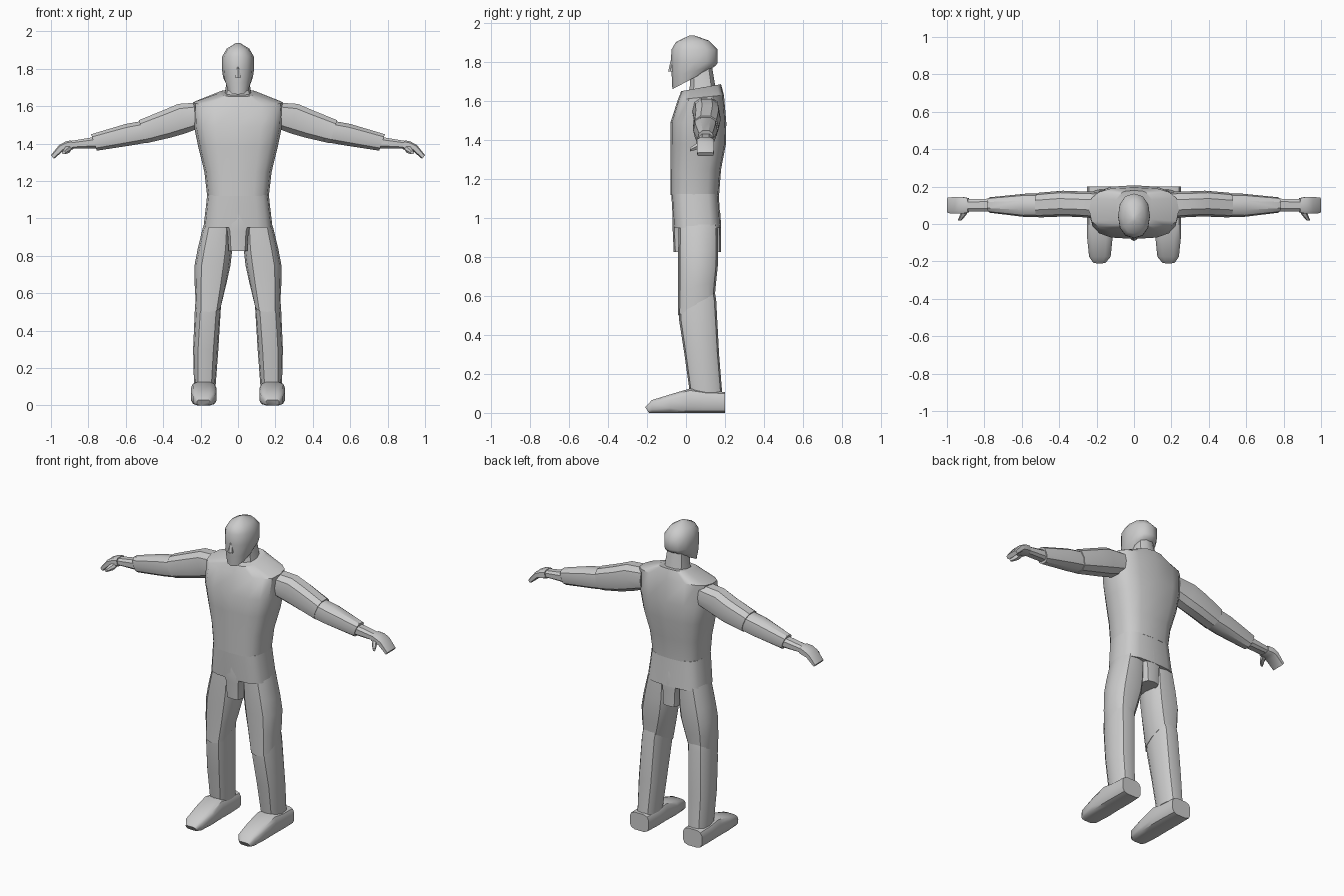
import bpy, bmesh, math
from math import sin, cos, pi

AXES = {'x': (1, 2, 0), 'y': (0, 2, 1), 'z': (0, 1, 2)}


def outline(n, e, phase):
    """Unit superellipse; e = 1 is round, smaller is boxier."""
    pts = []
    for i in range(n):
        t = 2 * pi * (i + phase) / n
        c, s = cos(t), sin(t)
        pts.append((math.copysign(abs(c) ** e, c), math.copysign(abs(s) ** e, s)))
    mu = max(abs(p[0]) for p in pts)
    mv = max(abs(p[1]) for p in pts)
    return [(u / mu, v / mv) for u, v in pts]


def loft(name, axis, rings, n=12, e=0.8, phase=0.0, mirror=False, angle=35):
    """rings: (pos, a0, a1, b0, b1, tilt) - extents across the axis; tilt leans the ring along b."""
    ia, ib, ip = AXES[axis]
    bm = bmesh.new()
    loops = []
    for pos, a0, a1, b0, b1, tilt in rings:
        loop = []
        for u, v in outline(n, e, phase):
            co = [0, 0, 0]
            co[ia] = (a0 + a1) / 2 + u * (a1 - a0) / 2
            co[ib] = (b0 + b1) / 2 + v * (b1 - b0) / 2
            co[ip] = pos + v * tilt
            loop.append(bm.verts.new(co))
        loops.append(loop)
    for p, q in zip(loops, loops[1:]):
        for i in range(n):
            j = (i + 1) % n
            bm.faces.new((p[i], p[j], q[j], q[i]))
    bm.faces.new(loops[0])
    bm.faces.new(loops[-1])
    bmesh.ops.recalc_face_normals(bm, faces=bm.faces)
    me = bpy.data.meshes.new(name)
    bm.to_mesh(me)
    bm.free()
    ob = bpy.data.objects.new(name, me)
    bpy.context.collection.objects.link(ob)
    bpy.ops.object.select_all(action='DESELECT')
    ob.select_set(True)
    bpy.context.view_layer.objects.active = ob
    bpy.ops.object.shade_smooth_by_angle(angle=math.radians(angle))
    if mirror:
        m = ob.modifiers.new('mirror', 'MIRROR')
        m.use_axis = (True, False, False)
        m.use_mirror_merge = False
    return ob


def body(z, h, y0, y1, tilt=0.0):
    return (z, -h, h, y0, y1, tilt)


# Torso with sloping shoulders
loft('torso', 'z', [
    body(1.12, .165, -.08, .17),
    body(1.25, .18, -.08, .18),
    body(1.38, .212, -.08, .205),
    body(1.49, .235, -.08, .207),
    body(1.62, .24, -.042, .195, .012),
    body(1.67, .10, -.025, .18, .018)], n=16, e=0.68)

# Pelvis and crotch
loft('pelvis', 'z', [
    body(1.125, .165, -.075, .168),
    body(1.06, .172, -.072, .172),
    body(.95, .185, -.065, .18)], n=16, e=0.6)
loft('crotch', 'z', [
    body(1.04, .03, -.07, .175),
    body(.97, .075, -.07, .18),
    body(.93, .06, -.068, .18),
    body(.825, .053, -.063, .18)], n=12, e=0.5)

# Neck, head and nose
loft('neck', 'z', [
    body(1.62, .085, .01, .16),
    body(1.68, .068, .02, .15),
    body(1.80, .055, .02, .13)], n=10)
loft('head', 'z', [
    body(1.715, .062, -.07, .13, .053),
    body(1.755, .08, -.073, .155, .03),
    body(1.80, .086, -.077, .163, .0),
    body(1.865, .085, -.075, .163, .0),
    body(1.908, .06, -.052, .118, .004),
    body(1.937, .012, .015, .045, .0)], n=12, e=0.9, angle=50)
loft('nose', 'z', [
    body(1.752, .017, -.092, -.05),
    body(1.76, .015, -.09, -.05),
    body(1.81, .006, -.079, -.05)], n=6, e=1, phase=.5)

# Legs
loft('thigh', 'z', [
    (1.02, .03, .165, -.035, .16, 0),
    (.95, .03, .188, -.038, .163, 0),
    (.84, .03, .215, -.04, .165, 0),
    (.75, .04, .232, -.04, .163, 0),
    (.65, .062, .232, -.04, .155, .025),
    (.55, .087, .226, -.042, .148, .05)], n=12, e=0.72, mirror=True)
loft('shin', 'z', [
    (.60, .085, .222, -.036, .145, .04),
    (.53, .091, .23, -.036, .155, .05),
    (.30, .105, .24, -.008, .17, 0),
    (.10, .12, .235, .02, .186, 0)], n=12, e=0.72, mirror=True)

# Feet, lofted from heel to toe
loft('foot', 'y', [
    (.20, .12, .25, 0, .108, 0),
    (.10, .115, .252, 0, .112, 0),
    (.02, .115, .252, 0, .125, 0),
    (-.08, .115, .25, 0, .095, 0),
    (-.175, .125, .24, 0, .066, 0),
    (-.20, .15, .22, 0, .03, -.01)], n=12, e=0.55, phase=.5, mirror=True, angle=40)

# Arms
loft('upper_arm', 'x', [
    (.20, .03, .172, 1.485, 1.62, 0),
    (.30, .038, .175, 1.455, 1.612, .02),
    (.38, .04, .178, 1.432, 1.578, .02),
    (.51, .035, .167, 1.402, 1.525, .02)], n=10, e=0.8, mirror=True)
loft('forearm', 'x', [
    (.47, .038, .162, 1.412, 1.525, .02),
    (.58, .037, .162, 1.392, 1.505, .02),
    (.77, .06, .143, 1.362, 1.45, .015)], n=10, e=0.8, mirror=True)
loft('wrist', 'x', [
    (.74, .068, .136, 1.375, 1.438, .01),
    (.91, .068, .132, 1.372, 1.41, .008)], n=8, e=0.7, phase=.5, mirror=True)

# Hands and thumbs
loft('hand', 'x', [
    (.885, .062, .138, 1.37, 1.418, .005),
    (.915, .055, .144, 1.365, 1.412, .005),
    (.945, .056, .144, 1.362, 1.392, .012),
    (.992, .058, .142, 1.318, 1.338, .008)], n=8, e=0.5, phase=.5, mirror=True)
loft('thumb', 'y', [
    (.08, .885, .92, 1.365, 1.395, 0),
    (.05, .895, .93, 1.35, 1.382, 0),
    (.02, .922, .942, 1.343, 1.36, 0)], n=6, e=0.8, mirror=True)
